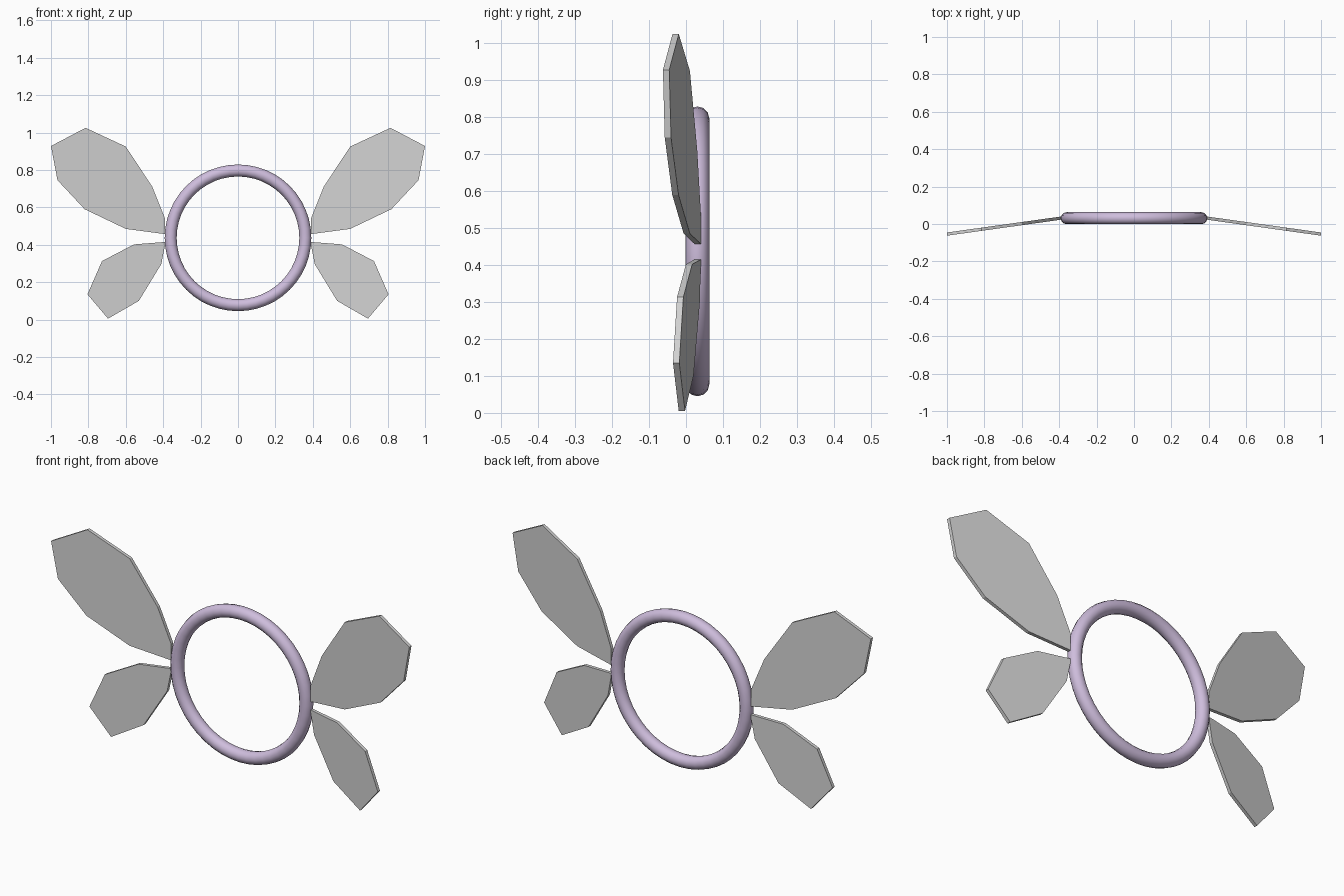
import bpy, bmesh, math

if "Cube" in bpy.data.objects:
    bpy.data.objects.remove(bpy.data.objects["Cube"], do_unlink=True)


def make_material(name, color):
    mat = bpy.data.materials.new(name)
    mat.use_nodes = True
    mat.diffuse_color = color
    mat.node_tree.nodes["Principled BSDF"].inputs["Base Color"].default_value = color
    return mat


lilac = make_material("lilac", (0.62, 0.51, 0.72, 1))
pale_grey = make_material("pale grey", (0.65, 0.65, 0.65, 1))

# Upright ring
bpy.ops.mesh.primitive_torus_add(
    major_radius=0.36, minor_radius=0.032, major_segments=48, minor_segments=12,
    location=(0, 0.031, 0.437), rotation=(math.pi / 2, 0, 0))
ring = bpy.context.object
ring.name = "ring"
ring.data.materials.append(lilac)
bpy.ops.object.shade_smooth()

# Wing outlines as (x, z), for the +x side
UPPER = [(0.39, 0.457), (0.60, 0.485), (0.82, 0.59), (0.965, 0.745), (1.0, 0.928),
         (0.815, 1.025), (0.60, 0.925), (0.458, 0.71), (0.39, 0.54)]
LOWER = [(0.39, 0.415), (0.39, 0.40), (0.41, 0.297), (0.53, 0.10), (0.695, 0.005),
         (0.805, 0.135), (0.727, 0.313), (0.556, 0.402)]
THICKNESS = 0.017


def add_wing(name, outline, side):
    """Flat plate that sweeps forward towards its tip."""
    bm = bmesh.new()
    back = [bm.verts.new((side * x, 0.04 - 0.14 * (x - 0.39), z)) for x, z in outline]
    face = bm.faces.new(back)
    extruded = bmesh.ops.extrude_face_region(bm, geom=[face], use_keep_orig=True)
    moved = [v for v in extruded["geom"] if isinstance(v, bmesh.types.BMVert)]
    bmesh.ops.translate(bm, verts=moved, vec=(0, -THICKNESS, 0))
    bmesh.ops.recalc_face_normals(bm, faces=bm.faces)
    mesh = bpy.data.meshes.new(name)
    bm.to_mesh(mesh)
    bm.free()
    mesh.materials.append(pale_grey)
    bpy.context.collection.objects.link(bpy.data.objects.new(name, mesh))


# Two wings on each side
for side, label in ((1, "left"), (-1, "right")):
    add_wing("upper_wing_" + label, UPPER, side)
    add_wing("lower_wing_" + label, LOWER, side)
